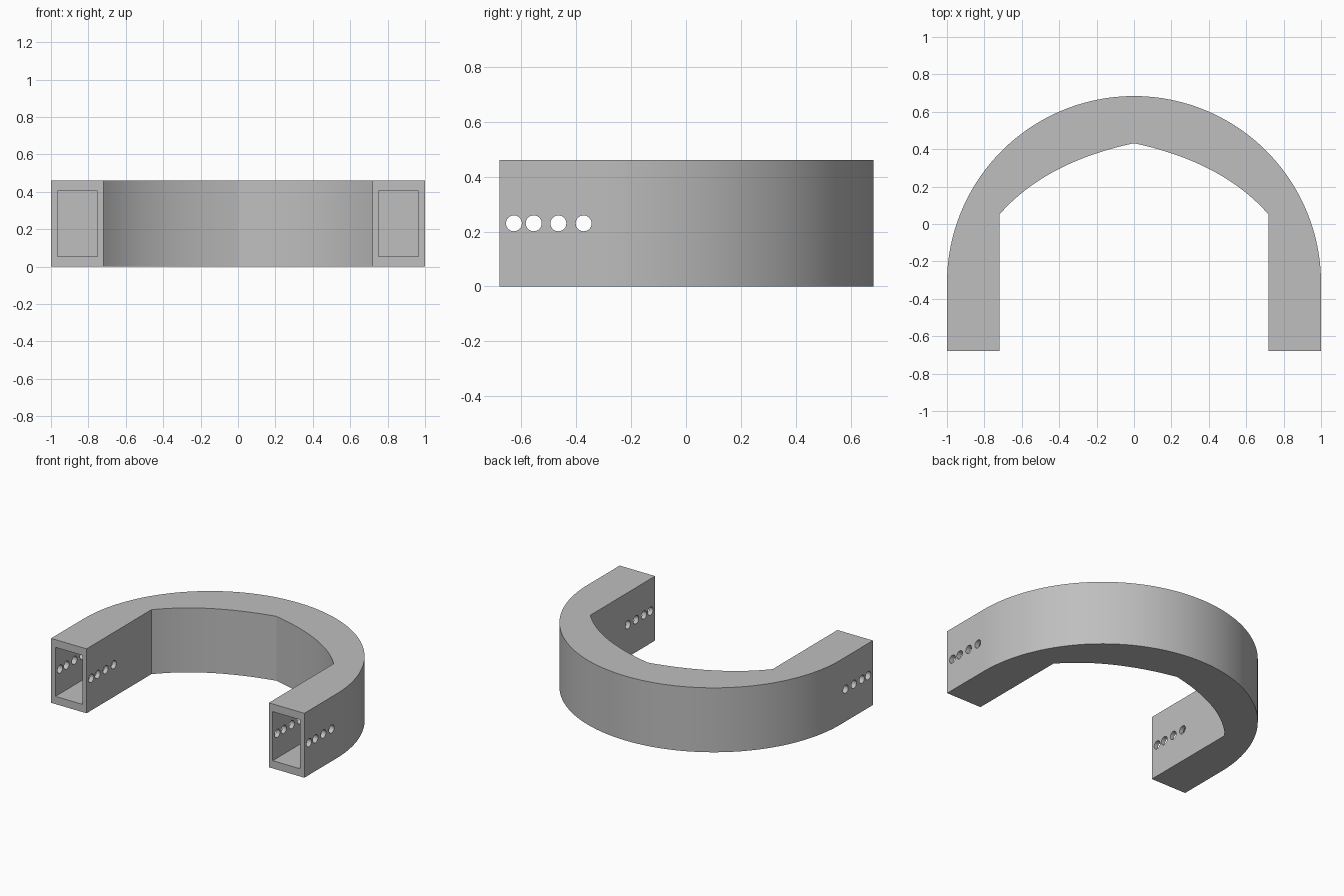
import bpy, bmesh
from math import cos, sin, pi, radians
from mathutils import Matrix, Vector

if "Cube" in bpy.data.objects:
    bpy.data.objects.remove(bpy.data.objects["Cube"], do_unlink=True)

HEIGHT = 0.46
FRONT, BACK = -0.68, 0.684
ARC_Y = BACK - 1.0        # centre of the outer unit arc
INNER_X, CORNER_Y, PEAK_Y = 0.72, 0.05, 0.432

grey = bpy.data.materials.new("plain_grey")
grey.use_nodes = True
colour = (0.52, 0.52, 0.52, 1)
grey.diffuse_color = colour
grey.node_tree.nodes["Principled BSDF"].inputs["Base Color"].default_value = colour


def make_object(name, bm):
    bmesh.ops.recalc_face_normals(bm, faces=bm.faces)
    mesh = bpy.data.meshes.new(name)
    bm.to_mesh(mesh)
    bm.free()
    mesh.materials.append(grey)
    obj = bpy.data.objects.new(name, mesh)
    bpy.context.collection.objects.link(obj)
    return obj


def inner_curve(steps):
    """Bowed inner wall from the leg corner to the pointed middle."""
    a, b, c = Vector((INNER_X, CORNER_Y)), Vector((0.477, 0.33)), Vector((0, PEAK_Y))
    for i in range(steps + 1):
        t = i / steps
        yield a * (1 - t) ** 2 + b * 2 * t * (1 - t) + c * t * t


# Horseshoe band: outer arc, straight legs, pointed inner curve
outer = [(cos(pi * i / 96), ARC_Y + sin(pi * i / 96)) for i in range(97)]
right_half = [tuple(p) for p in inner_curve(24)]
left_half = [(-x, y) for x, y in right_half]
outline = (outer + [(-1, FRONT), (-INNER_X, FRONT)] + left_half
           + right_half[-2::-1] + [(INNER_X, FRONT), (1, FRONT)])

bm = bmesh.new()
base = bm.faces.new([bm.verts.new((x, y, 0)) for x, y in outline])
top = bmesh.ops.extrude_face_region(bm, geom=[base])
bmesh.ops.translate(bm, vec=(0, 0, HEIGHT),
                    verts=[g for g in top["geom"] if isinstance(g, bmesh.types.BMVert)])
band = make_object("curved_band", bm)

# Rectangular sockets in both leg ends
bm = bmesh.new()
pocket_front, pocket_back = FRONT - 0.1, -0.3
for side in (-1, 1):
    place = Matrix.Translation((side * 0.858, (pocket_front + pocket_back) / 2, HEIGHT / 2))
    size = Matrix.Diagonal((0.215, pocket_back - pocket_front, 0.35, 1))
    bmesh.ops.create_cube(bm, size=1, matrix=place @ size)
sockets = make_object("socket_cutter", bm)

# Row of pin holes through both legs
bm = bmesh.new()
for y in (-0.627, -0.555, -0.465, -0.373):
    place = Matrix.Translation((0, y, HEIGHT / 2)) @ Matrix.Rotation(pi / 2, 4, "Y")
    bmesh.ops.create_cone(bm, cap_ends=True, segments=32, radius1=0.029,
                          radius2=0.029, depth=2.4, matrix=place)
pins = make_object("pin_hole_cutter", bm)

# Cut the band, then drop the cutters
bpy.ops.object.select_all(action="DESELECT")
band.select_set(True)
bpy.context.view_layer.objects.active = band
for cutter in (sockets, pins):
    cutter.hide_render = True
    cut = band.modifiers.new(cutter.name, "BOOLEAN")
    cut.operation = "DIFFERENCE"
    cut.solver = "EXACT"
    cut.object = cutter
    bpy.ops.object.modifier_apply(modifier=cut.name)
    bpy.data.objects.remove(cutter, do_unlink=True)

bpy.ops.object.shade_smooth_by_angle(angle=radians(14))
